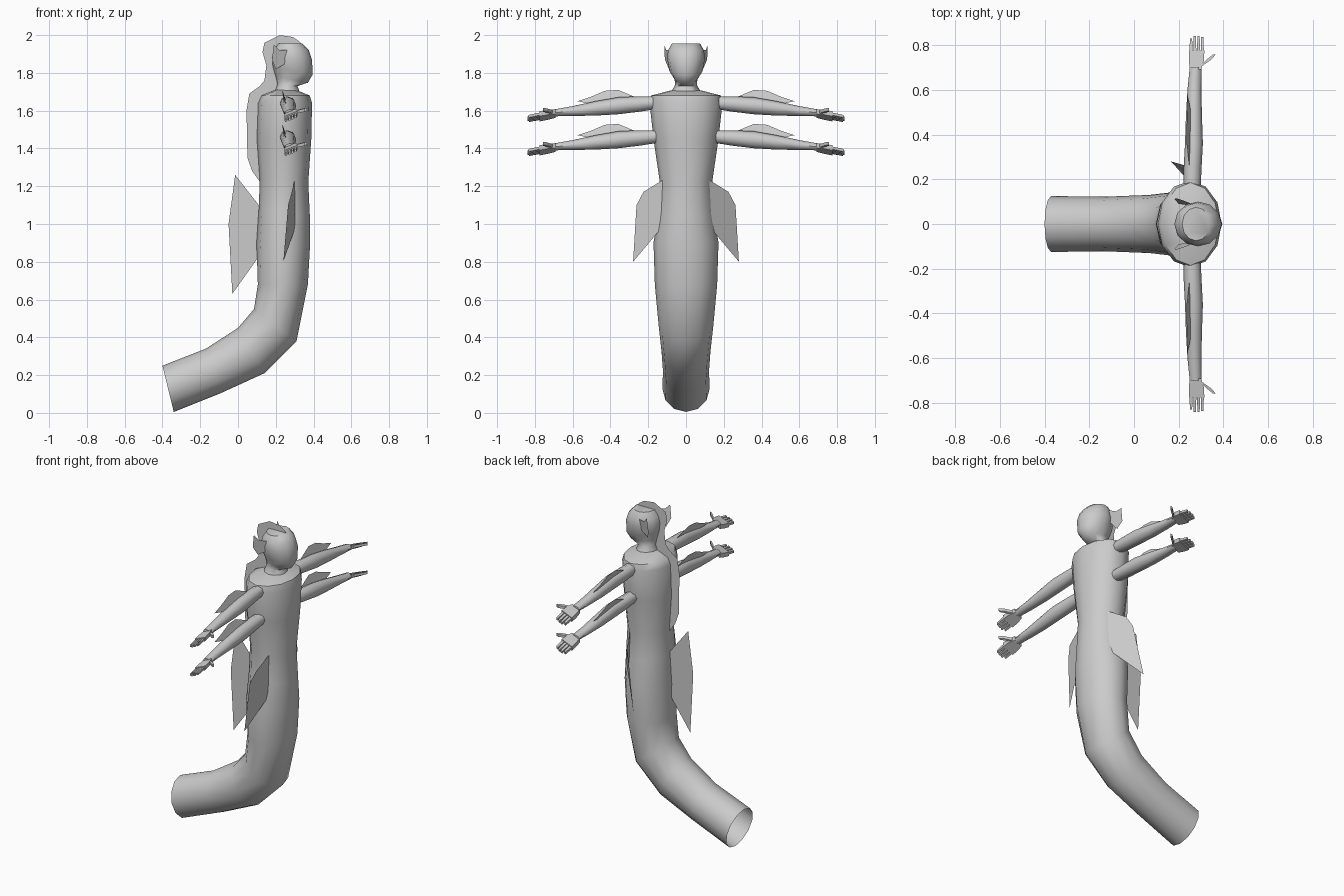
import bpy, math
from mathutils import Vector

if "Cube" in bpy.data.objects:
    bpy.data.objects.remove(bpy.data.objects["Cube"])

skin = bpy.data.materials.new("pale_grey")
skin.diffuse_color = (0.6, 0.6, 0.6, 1)
skin.use_nodes = True
skin.node_tree.nodes["Principled BSDF"].inputs["Base Color"].default_value = skin.diffuse_color


def make(name, verts, faces, smooth=True):
    me = bpy.data.meshes.new(name)
    me.from_pydata(verts, [], faces)
    me.materials.append(skin)
    ob = bpy.data.objects.new(name, me)
    bpy.context.collection.objects.link(ob)
    if smooth:
        bpy.ops.object.select_all(action='DESELECT')
        bpy.context.view_layer.objects.active = ob
        ob.select_set(True)
        bpy.ops.object.shade_smooth_by_angle(angle=math.radians(50))
    return ob


def loft(name, rings, caps=(True, True), smooth=True, flip=False):
    n = len(rings[0])
    verts = [p for r in rings for p in r]
    faces = [(i * n + j, i * n + (j + 1) % n, (i + 1) * n + (j + 1) % n, (i + 1) * n + j)
             for i in range(len(rings) - 1) for j in range(n)]
    if caps[0]:
        faces.append(tuple(reversed(range(n))))
    if caps[1]:
        faces.append(tuple(range(len(verts) - n, len(verts))))
    if flip:
        faces = [tuple(reversed(f)) for f in faces]
    return make(name, verts, faces, smooth)


def section(back, front, ry, n=12):
    """Ellipse spanning a back and a front point in the xz plane."""
    b, f = Vector((back[0], 0, back[1])), Vector((front[0], 0, front[1]))
    c, a = (b + f) / 2, (f - b) / 2
    return [c + a * math.cos(t) + Vector((0, ry * math.sin(t), 0))
            for t in (2 * math.pi * k / n for k in range(n))]


def plate(name, pts):
    return make(name, pts, [tuple(range(len(pts)))], False)


# Body and open-ended tail
loft("body", [section(*s) for s in [
    ((-.40, .25), (-.34, .005), .125), ((-.17, .34), (-.09, .105), .122),
    ((0, .45), (.14, .21), .13), ((.085, .55), (.31, .38), .145),
    ((.105, .68), (.37, .68), .165), ((.098, .90), (.382, .90), .172),
    ((.11, 1.08), (.38, 1.05), .148), ((.115, 1.24), (.372, 1.22), .14),
    ((.10, 1.45), (.388, 1.45), .172), ((.107, 1.64), (.392, 1.64), .193),
    ((.125, 1.68), (.38, 1.68), .185), ((.20, 1.71), (.32, 1.705), .08)]], (False, True))

# Neck and head
loft("head", [section(*s) for s in [
    ((.19, 1.69), (.33, 1.69), .085), ((.21, 1.74), (.315, 1.73), .058),
    ((.20, 1.78), (.37, 1.748), .06), ((.185, 1.83), (.395, 1.79), .088),
    ((.18, 1.88), (.392, 1.87), .10), ((.19, 1.92), (.375, 1.92), .095),
    ((.215, 1.955), (.34, 1.955), .075)]])

# Crest down the head and back, and the lower back fin
plate("crest", [(x, 0, z) for x, z in [
    (.37, 1.92), (.32, 1.97), (.29, 1.99), (.22, 2.0), (.14, 1.96), (.13, 1.91), (.15, 1.84),
    (.14, 1.76), (.115, 1.73), (.06, 1.69), (.045, 1.60), (.05, 1.35), (.075, 1.28),
    (.115, 1.225), (.16, 1.30), (.16, 1.66), (.25, 1.72), (.25, 1.90)]])
plate("back_fin", [(x, 0, z) for x, z in [
    (-.015, 1.26), (.11, 1.10), (.105, .82), (-.03, .63), (-.05, 1.0)]])

for s, side in ((1, "left"), (-1, "right")):
    # Ear fin
    plate(side + "_ear", [(.27, s * .085, 1.92), (.22, s * .105, 1.92), (.19, s * .115, 1.95),
                          (.18, s * .112, 1.87), (.20, s * .09, 1.82), (.27, s * .08, 1.86)])
    # Hip fin
    tip = .165 if s > 0 else .24
    plate(side + "_hip_fin", [(.30, s * .12, 1.235), ((tip + .33) / 2, s * .225, 1.17),
                              ((tip + .29) / 2, s * .262, 1.10), (tip, s * .28, .80),
                              (.305, s * .125, .985)])
    for dz, level in ((0, "upper"), (-.18, "lower")):
        tag = side + "_" + level

        # Arm
        rings = []
        for y, x, z, rx, rz in [(.16, .26, 1.642, .038, .034), (.25, .262, 1.635, .04, .041),
                                (.36, .268, 1.626, .04, .045), (.48, .268, 1.612, .036, .038),
                                (.60, .27, 1.598, .031, .026), (.70, .275, 1.588, .026, .018)]:
            rings.append([(x + rx * math.cos(t), s * y, z + dz + rz * math.sin(t))
                          for t in (math.pi * k / 4 for k in range(8))])
        loft(tag + "_arm", rings, flip=s > 0)

        # Fin on the arm
        plate(tag + "_arm_fin", [(x, s * y, z + dz) for x, y, z in [
            (.25, .24, 1.66), (.235, .36, 1.71), (.235, .43, 1.705), (.238, .50, 1.675),
            (.24, .575, 1.65), (.255, .50, 1.635), (.255, .34, 1.65)]])

        # Hand: tilted tapered boxes running along y
        def box(name, spans, h):
            def q(x, y, up):
                z = 1.585 - (y - .70) * .2 + (x - .28) * .4 + up
                return (x, s * y, z + dz)
            loft(name, [[q(a, y, -h), q(b, y, -h), q(b, y, h), q(a, y, h)]
                        for y, a, b in spans], smooth=False, flip=s > 0)

        box(tag + "_palm", [(.69, .25, .30), (.73, .245, .312), (.775, .245, .315)], .013)
        for k in range(4):
            x, end = .255 + k * .0168, (.83, .84, .84, .835)[k]
            box(f"{tag}_finger_{k + 1}", [(.77, x - .007, x + .007), (end, x - .005, x + .005)], .007)
        box(tag + "_thumb", [(.705, .295, .303), (.735, .325, .345), (.757, .352, .365)], .008)
